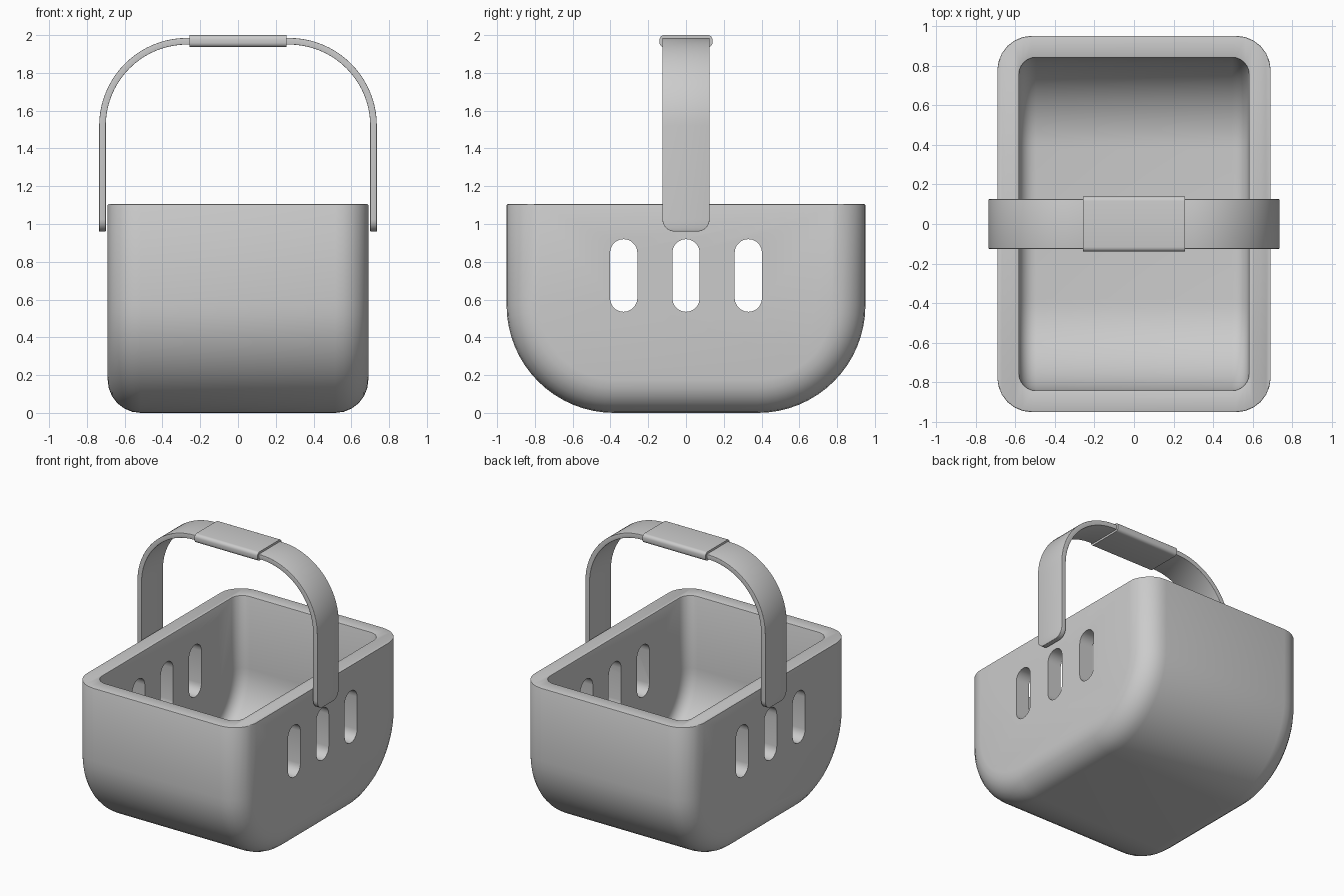
import bpy
from math import sin, cos, pi

if "Cube" in bpy.data.objects:
    bpy.data.objects.remove(bpy.data.objects["Cube"])


def loft(name, rings):
    """Closed solid through rings of equally many points."""
    n = len(rings[0])
    verts = [v for r in rings for v in r]
    faces = [(i * n + j, i * n + (j + 1) % n, (i + 1) * n + (j + 1) % n, (i + 1) * n + j)
             for i in range(len(rings) - 1) for j in range(n)]
    faces.append(tuple(range(n))[::-1])
    faces.append(tuple(range(len(verts) - n, len(verts))))
    mesh = bpy.data.meshes.new(name)
    mesh.from_pydata(verts, [], faces)
    ob = bpy.data.objects.new(name, mesh)
    bpy.context.collection.objects.link(ob)
    bpy.context.view_layer.objects.active = ob
    bpy.ops.object.select_all(action='DESELECT')
    ob.select_set(True)
    bpy.ops.object.mode_set(mode='EDIT')
    bpy.ops.mesh.select_all(action='SELECT')
    bpy.ops.mesh.normals_make_consistent(inside=False)
    bpy.ops.object.mode_set(mode='OBJECT')
    return ob


def bevel(ob, width, segments=3):
    m = ob.modifiers.new("soft_edges", 'BEVEL')
    m.width, m.segments = width, segments
    m.limit_method, m.angle_limit = 'ANGLE', 0.8


def subtract(ob, cutter):
    m = ob.modifiers.new("cut", 'BOOLEAN')
    m.operation, m.solver, m.object = 'DIFFERENCE', 'EXACT', cutter
    cutter.hide_render = True
    cutter.hide_set(True)


def finish(ob):
    bpy.ops.object.select_all(action='DESELECT')
    ob.select_set(True)
    bpy.context.view_layer.objects.active = ob
    for m in list(ob.modifiers):
        bpy.ops.object.modifier_apply(modifier=m.name)
    bpy.ops.object.shade_smooth_by_angle(angle=0.6)


def tub(name, offset, corner, top):
    """U-shaped side profile lofted along x, its ends rounded by inset rings."""
    hx, hy, rad, n, k = 0.69 - offset, 0.95, 0.57, 16, 6

    def ring(x, d):
        half = [(hy - d, top)] + [
            (hy - rad + (rad - d) * cos(a), rad - (rad - d) * sin(a))
            for a in (pi / 2 * i / n for i in range(n + 1))]
        return [(x, y, z) for y, z in half] + [(x, -y, z) for y, z in reversed(half)]

    ends = [(hx - corner + corner * sin(a), offset + corner - corner * cos(a))
            for a in (pi / 2 * (k - i) / k for i in range(k + 1))]
    # at the very end the inset equals the corner radius
    return loft(name, [ring(-x, d) for x, d in ends] +
                [ring(x, d) for x, d in reversed(ends)])


# Basket shell
basket = tub("basket", 0, 0.175, 1.105)
cavity = tub("cavity_cutter", 0.11, 0.085, 1.4)
subtract(basket, cavity)
bevel(basket, 0.012, 2)

# Slots through both side walls
cutters = [cavity]
for y0 in (-0.33, 0, 0.33):
    w, k = 0.0725, 10
    outline = [(y0 + w * cos(pi * i / k), 0.8475 + w * sin(pi * i / k)) for i in range(k + 1)]
    outline += [(y0 - w * cos(pi * i / k), 0.6075 - w * sin(pi * i / k)) for i in range(k + 1)]
    slot = loft("slot_cutter", [[(x, y, z) for y, z in outline] for x in (-1, 1)])
    subtract(basket, slot)
    cutters.append(slot)
finish(basket)
for c in cutters:
    bpy.data.objects.remove(c)

# Handle strap: rounded tips, straight legs, quarter arcs, flat top
T, R, W, TIP = 0.035, 0.465, 0.125, 0.065
half = []
for i in range(7):
    a = pi / 2 * i / 6
    half.append((0.735, 0.735 - T, 0.96 + TIP * (1 - cos(a)), 0, W - TIP + TIP * sin(a)))
for i in range(21):
    a = pi / 2 * i / 20
    half.append((0.27 + R * cos(a), 0.27 + (R - T) * cos(a), 1.52 + R * sin(a), -T * sin(a), W))


def strap_ring(s, xo, xi, z, dz, w):
    return [(s * xo, -w, z), (s * xo, w, z), (s * xi, w, z + dz), (s * xi, -w, z + dz)]


strap = loft("handle_strap", [strap_ring(1, *p) for p in half] +
             [strap_ring(-1, *p) for p in reversed(half)])
bevel(strap, 0.009)
finish(strap)

# Grip sleeve around the top of the handle
r, hw, zb, zt = 0.024, 0.14, 1.936, 2.0
section = []
for cy, cz, start in ((hw - r, zt - r, 0), (r - hw, zt - r, 1),
                      (r - hw, zb + r, 2), (hw - r, zb + r, 3)):
    for i in range(6):
        a = pi / 2 * (start + i / 5)
        section.append((cy + r * cos(a), cz + r * sin(a)))
grip = loft("handle_grip", [[(x, y, z) for y, z in section] for x in (-0.257, 0.257)])
finish(grip)
